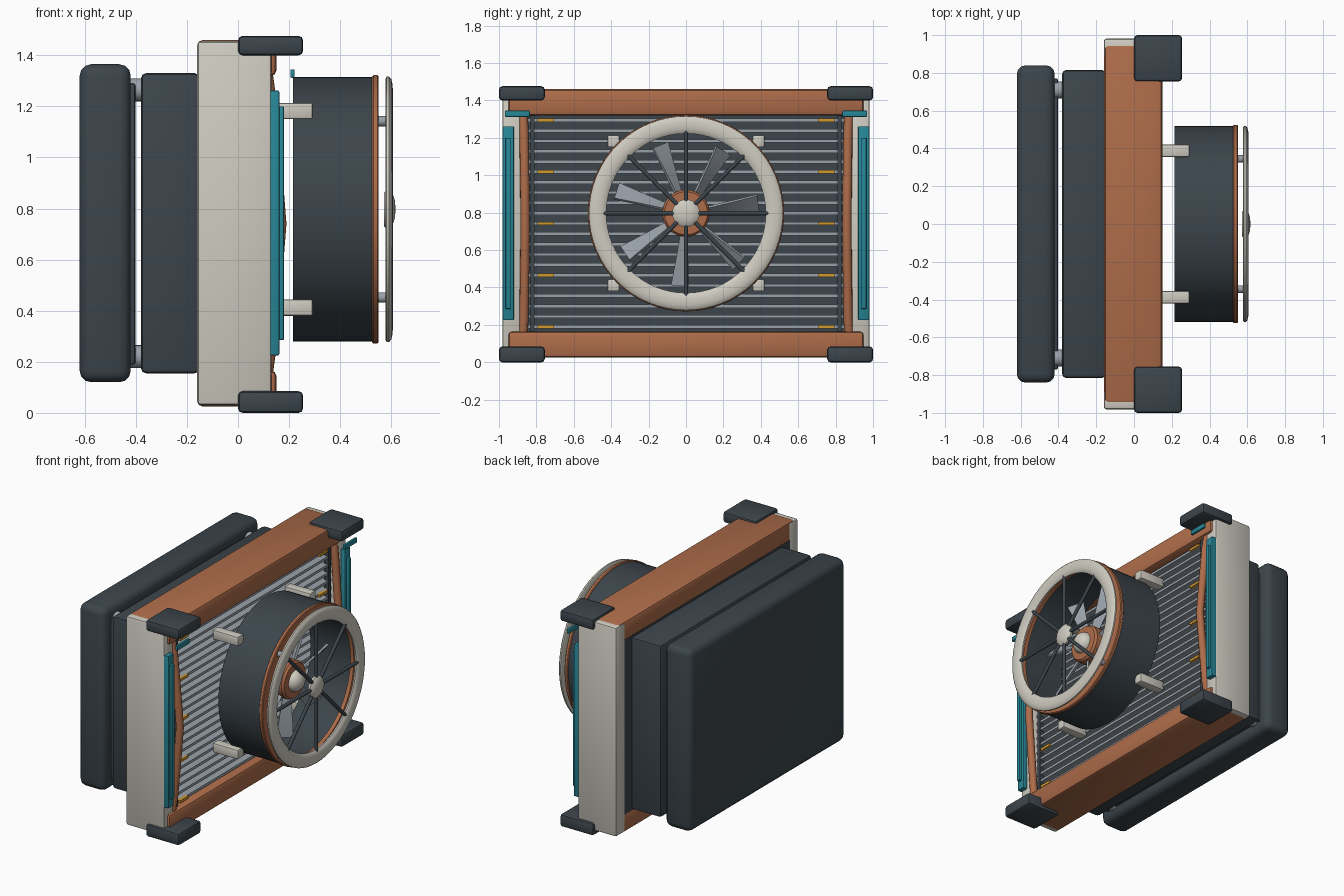
import bpy, bmesh, math
from mathutils import Vector, Matrix

if "Cube" in bpy.data.objects:
    bpy.data.objects.remove(bpy.data.objects["Cube"])


def mat(name, c):
    m = bpy.data.materials.new(name)
    m.diffuse_color = (*c, 1)
    m.use_nodes = True
    m.node_tree.nodes["Principled BSDF"].inputs["Base Color"].default_value = m.diffuse_color
    return m


DARK = mat("dark_slate", (0.045, 0.06, 0.072))
COPPER = mat("copper", (0.42, 0.15, 0.068))
CREAM = mat("cream", (0.62, 0.60, 0.53))
TEAL = mat("teal", (0.02, 0.24, 0.31))
AMBER = mat("amber", (0.65, 0.32, 0.03))
STEEL = mat("steel", (0.32, 0.36, 0.40))
CZ = 0.797  # fan axis height


def finish(bm, name, m):
    bmesh.ops.recalc_face_normals(bm, faces=bm.faces)
    me = bpy.data.meshes.new(name)
    bm.to_mesh(me)
    bm.free()
    o = bpy.data.objects.new(name, me)
    bpy.context.collection.objects.link(o)
    me.materials.append(m)
    bpy.ops.object.select_all(action='DESELECT')
    o.select_set(True)
    bpy.context.view_layer.objects.active = o
    bpy.ops.object.shade_smooth_by_angle(angle=math.radians(35))
    return o


def box(name, m, x, y, z, bevel=0.0, seg=2):
    bm = bmesh.new()
    bmesh.ops.create_cube(bm, size=1)
    for v in bm.verts:
        v.co = Vector([(r[0] + r[1]) / 2 + c * (r[1] - r[0]) for r, c in zip((x, y, z), v.co)])
    if bevel:
        bmesh.ops.bevel(bm, geom=bm.edges[:], offset=bevel, segments=seg, profile=0.5, affect='EDGES')
    return finish(bm, name, m)


def pair(name, m, x, y, z, bevel=0.0):
    # same box on both y sides
    box(name + "_left", m, x, (-y[1], -y[0]), z, bevel)
    box(name + "_right", m, x, y, z, bevel)


def rod(name, m, a, b, r, n=16):
    a, b = Vector(a), Vector(b)
    bm = bmesh.new()
    q = (b - a).to_track_quat('Z', 'Y').to_matrix().to_4x4()
    bmesh.ops.create_cone(bm, cap_ends=True, segments=n, radius1=r, radius2=r,
                          depth=(b - a).length, matrix=Matrix.Translation((a + b) / 2) @ q)
    return finish(bm, name, m)


def lathe(name, m, prof, closed=True, n=64):
    # profile of (x, radius) turned around the fan axis
    bm = bmesh.new()
    rings = []
    for i in range(n):
        t = 2 * math.pi * i / n
        rings.append([bm.verts.new((x, r * math.cos(t), CZ + r * math.sin(t))) for x, r in prof])
    k = len(prof)
    for i in range(n):
        a, b = rings[i], rings[(i + 1) % n]
        for j in range(k if closed else k - 1):
            bm.faces.new((a[j], a[(j + 1) % k], b[(j + 1) % k], b[j]))
    bmesh.ops.remove_doubles(bm, verts=bm.verts, dist=1e-5)
    return finish(bm, name, m)


# rear housing stack
box("rear_cover", DARK, (-0.62, -0.42), (-0.84, 0.84), (0.12, 1.365), 0.045, 3)
box("rear_cover_lip", DARK, (-0.43, -0.402), (-0.77, 0.77), (0.19, 1.29), 0.008)
box("middle_housing", DARK, (-0.38, -0.15), (-0.815, 0.815), (0.155, 1.33), 0.02)
for y in (-0.71, 0.71):
    for z in (0.22, 1.265):
        rod("cover_spacer", STEEL, (-0.45, y, z), (-0.36, y, z), 0.045, 24)

# radiator frame
box("radiator_core", DARK, (-0.16, 0.06), (-0.89, 0.89), (0.15, 1.34))
pair("side_post", CREAM, (-0.16, 0.132), (0.88, 0.982), (0.03, 1.455), 0.015)
box("top_tank", COPPER, (-0.158, 0.15), (-0.95, 0.95), (1.32, 1.46), 0.02)
box("bottom_tank", COPPER, (-0.158, 0.15), (-0.95, 0.95), (0.025, 0.165), 0.02)
pair("foot", DARK, (0.0, 0.255), (0.755, 1.0), (0.0, 0.085), 0.018)
pair("top_corner", DARK, (0.0, 0.255), (0.755, 1.0), (1.4, 1.476), 0.018)

# cooling fins and clips
for i in range(21):
    z = 0.19 + i * 0.0552
    box("fin", STEEL, (0.05, 0.11), (-0.85, 0.85), (z - 0.009, z + 0.009))
    if i % 5 == 0:
        pair("fin_clip", AMBER, (0.1, 0.122), (0.706, 0.795), (z - 0.009, z + 0.009))
pair("fin_rail", DARK, (0.08, 0.116), (0.81, 0.835), (0.16, 1.33))

# teal side strips
pair("side_strip", TEAL, (0.125, 0.162), (0.92, 0.98), (0.225, 1.262), 0.006)
pair("side_strip_ridge", TEAL, (0.155, 0.18), (0.937, 0.965), (0.285, 1.2), 0.005)
pair("top_tab", TEAL, (0.205, 0.222), (0.835, 0.968), (1.312, 1.345), 0.004)

# bowed copper side pipes
for s in (-1, 1):
    cu = bpy.data.curves.new("side_pipe", 'CURVE')
    cu.dimensions = '3D'
    cu.bevel_depth = 0.025
    cu.bevel_resolution = 4
    cu.use_fill_caps = True
    sp = cu.splines.new('POLY')
    pts = [(0.11, 0.872, 0.14), (0.125, 0.866, 0.25), (0.15, 0.862, 0.55), (0.165, 0.86, 0.74),
           (0.15, 0.862, 0.93), (0.125, 0.866, 1.23), (0.11, 0.872, 1.34)]
    sp.points.add(len(pts) - 1)
    for p, (x, y, z) in zip(sp.points, pts):
        p.co = (x, s * y, z, 1)
    sp.use_smooth = True
    o = bpy.data.objects.new("side_pipe", cu)
    bpy.context.collection.objects.link(o)
    cu.materials.append(COPPER)

# fan shroud, copper rim and front guard ring
lathe("fan_shroud", DARK, [(0.215, 0.518), (0.53, 0.518), (0.53, 0.475), (0.215, 0.475)])
lathe("shroud_rim", COPPER, [(0.525, 0.52), (0.53, 0.525), (0.546, 0.525), (0.551, 0.52),
                             (0.551, 0.46), (0.525, 0.46)])
lathe("guard_ring", CREAM, [(0.578, 0.512), (0.582, 0.519), (0.592, 0.519), (0.6, 0.51), (0.605, 0.49),
                            (0.606, 0.472), (0.605, 0.455), (0.6, 0.436), (0.592, 0.426),
                            (0.582, 0.426), (0.578, 0.433)])
for sy in (-1, 1):
    for sz in (-1, 1):
        y, z = sy * 0.345, CZ + sz * 0.345
        rod("ring_standoff", STEEL, (0.545, y, z), (0.585, y, z), 0.02)
        y, z = sy * 0.388, CZ + sz * 0.385
        box("shroud_bracket", CREAM, (0.1, 0.293), (y - 0.032, y + 0.032), (z - 0.032, z + 0.032), 0.008)

# guard spokes and cap
for i in range(8):
    t = i * math.pi / 4
    c, s = math.cos(t), math.sin(t)
    rod("guard_spoke", DARK, (0.59, 0.04 * c, CZ + 0.04 * s), (0.59, 0.445 * c, CZ + 0.445 * s), 0.012, 12)
lathe("guard_cap", CREAM, [(0.572, 0), (0.572, 0.066), (0.58, 0.074), (0.595, 0.074), (0.606, 0.06),
                           (0.614, 0.035), (0.617, 0)], False, 32)

# fan hub with nose
lathe("fan_hub", COPPER, [(0.32, 0), (0.32, 0.118), (0.328, 0.126), (0.415, 0.126), (0.43, 0.115), (0.435, 0)],
      False, 48)
lathe("hub_nose", CREAM, [(0.43, 0.072)] + [(0.43 + 0.06 * math.sin(a * math.pi / 12), 0.072 * math.cos(a * math.pi / 12))
                                            for a in range(1, 7)], False, 32)

# twisted fan blades
for i in range(7):
    t = math.radians(8 + i * 360 / 7)
    rad, tan = Vector((0, math.cos(t), math.sin(t))), Vector((0, -math.sin(t), math.cos(t)))
    bm = bmesh.new()
    secs = []
    for k in range(7):
        f = k / 6
        p = math.radians(52 - 14 * f)
        ch = tan * math.cos(p) + Vector((1, 0, 0)) * math.sin(p)
        nr = Vector((1, 0, 0)) * math.cos(p) - tan * math.sin(p)
        o = Vector((0.375, 0, CZ)) + rad * (0.11 + 0.28 * f)
        w = 0.025 + 0.03 * f
        secs.append([bm.verts.new(o + ch * a * w + nr * b * 0.007)
                     for a, b in ((-1, -1), (1, -1), (1, 1), (-1, 1))])
    for a, b in zip(secs, secs[1:]):
        for j in range(4):
            bm.faces.new((a[j], a[(j + 1) % 4], b[(j + 1) % 4], b[j]))
    bm.faces.new(secs[0])
    bm.faces.new(secs[-1])
    finish(bm, "fan_blade", STEEL)
